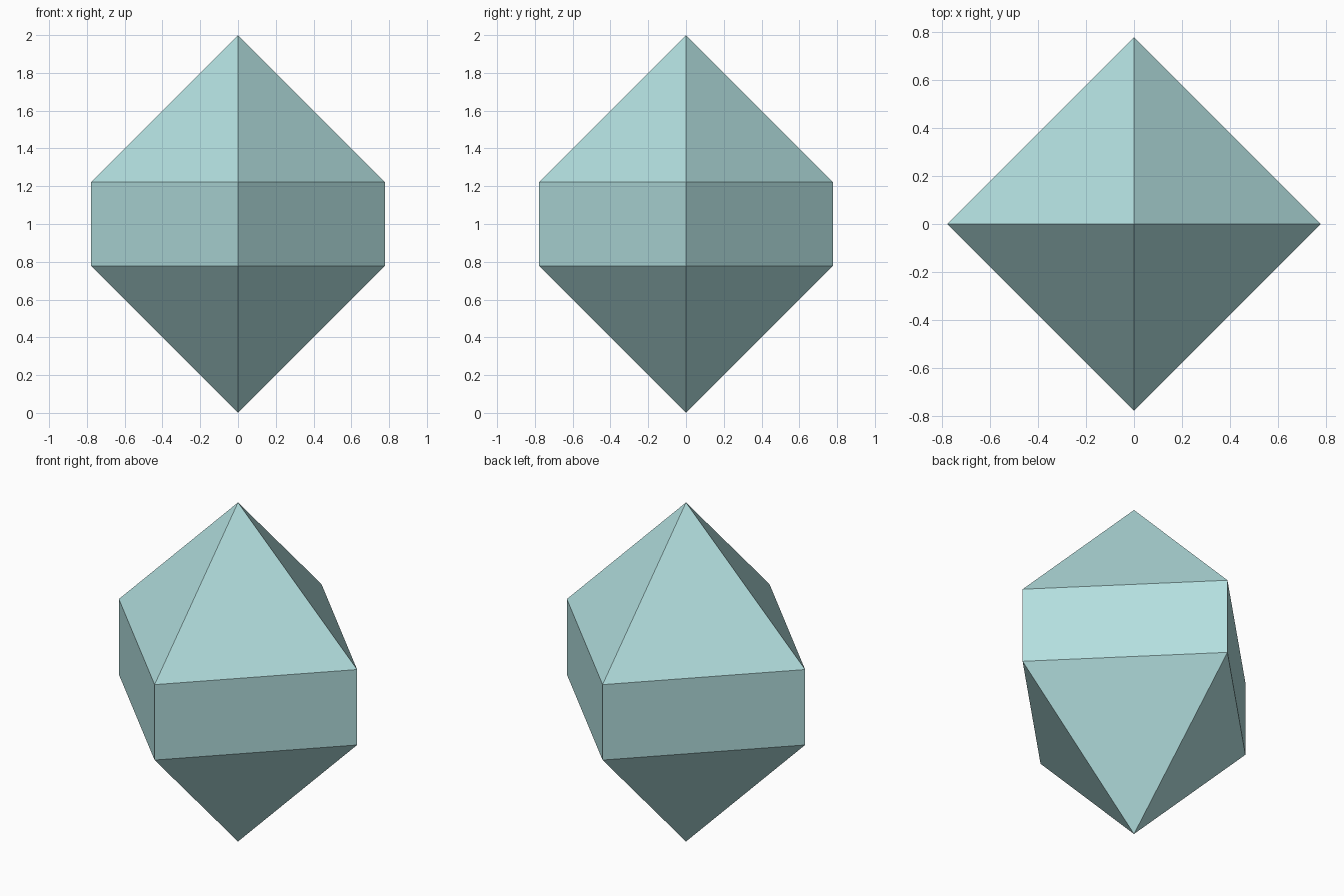
import bpy, bmesh
from mathutils import Matrix

if "Cube" in bpy.data.objects:
    bpy.data.objects.remove(bpy.data.objects["Cube"])

R = 0.7775          # corner radius, also the height of each pyramid
BELT = 2 - 2 * R    # height of the straight middle band

bm = bmesh.new()
# Four-sided prism band with corners on the x and y axes
bmesh.ops.create_cone(bm, cap_ends=True, cap_tris=False, segments=4,
                      radius1=R, radius2=R, depth=BELT,
                      matrix=Matrix.Translation((0, 0, 1)))
# Pull the centre of each cap out into a pyramid point
bm.normal_update()
caps = [f for f in bm.faces if abs(f.normal.z) > 0.9]
for v in bmesh.ops.poke(bm, faces=caps)["verts"]:
    v.co = (0, 0, 2 if v.co.z > 1 else 0)
bmesh.ops.recalc_face_normals(bm, faces=bm.faces)

mesh = bpy.data.meshes.new("crystal")
bm.to_mesh(mesh)
bm.free()
crystal = bpy.data.objects.new("crystal", mesh)
bpy.context.collection.objects.link(crystal)

# Pale teal colour
mat = bpy.data.materials.new("pale_teal")
mat.diffuse_color = (0.45, 0.74, 0.74, 1)
mat.use_nodes = True
mat.node_tree.nodes["Principled BSDF"].inputs["Base Color"].default_value = mat.diffuse_color
mesh.materials.append(mat)
